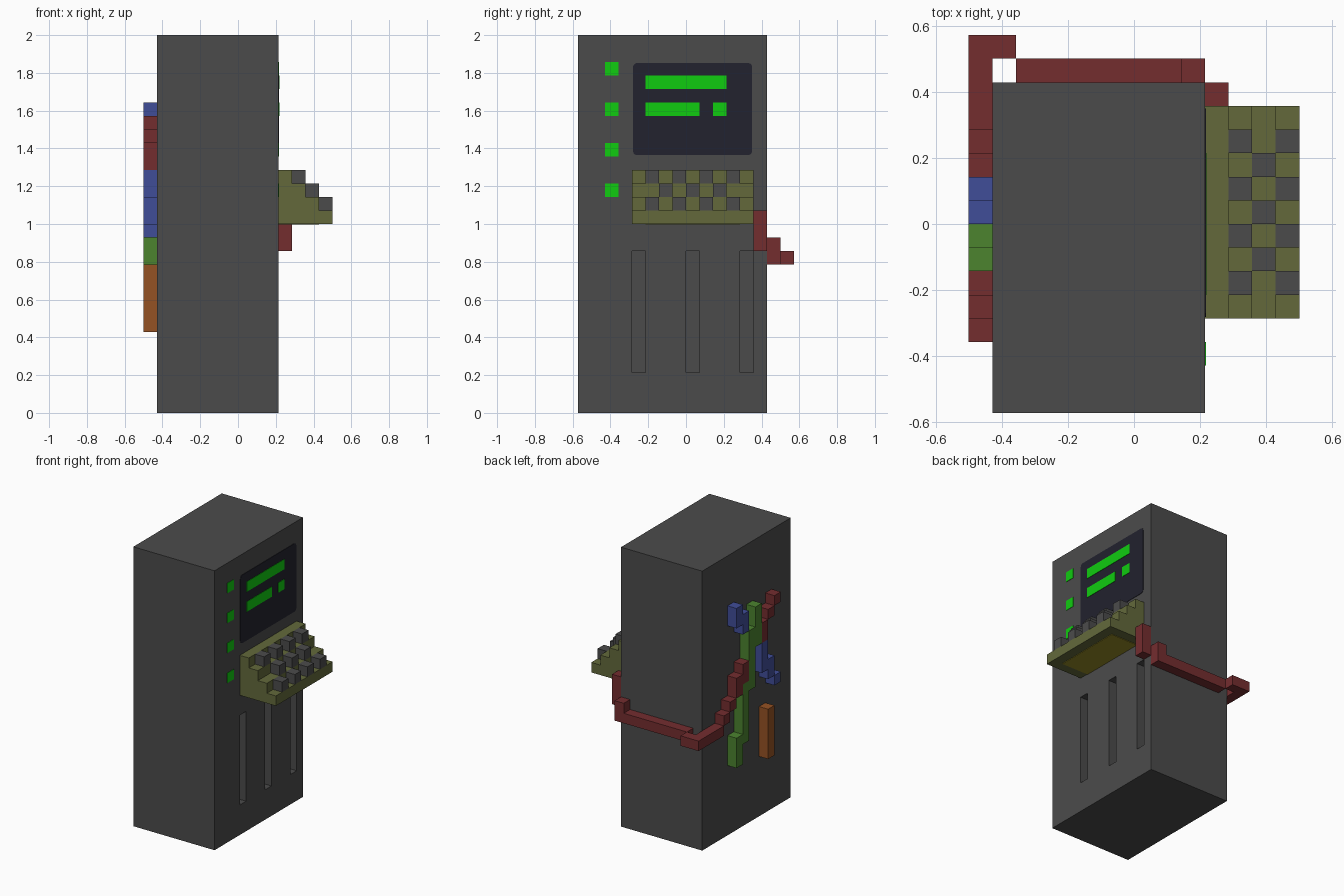
import bpy, bmesh

if "Cube" in bpy.data.objects:
    bpy.data.objects.remove(bpy.data.objects["Cube"])

U = 1 / 14  # one block; the model is 28 blocks tall


def lin(c):
    c /= 255
    return c / 12.92 if c <= 0.04045 else ((c + 0.055) / 1.055) ** 2.4


def material(name, r, g, b):
    m = bpy.data.materials.new(name)
    m.diffuse_color = (lin(r), lin(g), lin(b), 1)
    m.use_nodes = True
    m.node_tree.nodes["Principled BSDF"].inputs["Base Color"].default_value = m.diffuse_color
    return m


GREY = material("cabinet_grey", 75, 75, 75)
OLIVE = material("olive", 99, 105, 59)
YELLOW = material("dull_yellow", 150, 138, 36)
SCREEN = material("screen_dark", 34, 34, 46)
GLOW = material("glow_green", 16, 204, 16)
RED = material("wire_red", 116, 45, 47)
BLUE = material("wire_blue", 64, 77, 152)
GREEN = material("wire_green", 76, 131, 47)
ORANGE = material("wire_orange", 149, 82, 36)


def finish(name, bm, mat):
    bmesh.ops.recalc_face_normals(bm, faces=bm.faces)
    mesh = bpy.data.meshes.new(name)
    bm.to_mesh(mesh)
    bm.free()
    mesh.materials.append(mat)
    ob = bpy.data.objects.new(name, mesh)
    bpy.context.collection.objects.link(ob)
    return ob


def boxes(name, mat, items):
    """One object from boxes given as (x0, x1, y0, y1, z0, z1) in blocks."""
    bm = bmesh.new()
    for x0, x1, y0, y1, z0, z1 in items:
        vs = bmesh.ops.create_cube(bm, size=1)["verts"]
        for v in vs:
            v.co = ((x0 + (v.co.x + 0.5) * (x1 - x0)) * U,
                    (y0 + (v.co.y + 0.5) * (y1 - y0)) * U,
                    (z0 + (v.co.z + 0.5) * (z1 - z0)) * U)
    return finish(name, bm, mat)


def prism(name, mat, profile, y0, y1):
    """Extrude an (x, z) outline along y."""
    bm = bmesh.new()
    face = bm.faces.new([bm.verts.new((x * U, y0 * U, z * U)) for x, z in profile])
    new = bmesh.ops.extrude_face_region(bm, geom=[face])["geom"]
    bmesh.ops.translate(bm, vec=(0, (y1 - y0) * U, 0),
                        verts=[g for g in new if isinstance(g, bmesh.types.BMVert)])
    return finish(name, bm, mat)


# Cabinet with three vent slots cut into its panel side
cabinet = boxes("cabinet", GREY, [(-6, 3, -8, 6, 0, 28)])
cutter = boxes("slot_cutter", GREY, [(2, 4, y, y + 1, 3, 12) for y in (-4, 0, 4)])
cutter.hide_render = True
mod = cabinet.modifiers.new("slots", 'BOOLEAN')
mod.operation = 'DIFFERENCE'
mod.solver = 'EXACT'
mod.object = cutter
bpy.context.view_layer.objects.active = cabinet
bpy.ops.object.modifier_apply(modifier=mod.name)
bpy.data.objects.remove(cutter)

# Screen plate with softened corners
screen = boxes("screen", SCREEN, [(2.95, 3.04, -3.93, 4.9, 19.1, 25.93)])
bm = bmesh.new()
bm.from_mesh(screen.data)
edges = [e for e in bm.edges if abs(e.verts[0].co.x - e.verts[1].co.x) > 1e-4]
bmesh.ops.bevel(bm, geom=edges, offset=0.3 * U, segments=3, profile=0.5, affect='EDGES')
bm.to_mesh(screen.data)
bm.free()

# Lit bars on the screen and indicator lights beside it
boxes("screen_bars", GLOW, [(3, 3.08, y0, y1, z, z + 1)
                            for y0, y1, z in ((-3, 3, 24), (-3, 1, 22), (2, 3, 22))])
boxes("indicator_lights", GLOW, [(2.95, 3.04, -6, -5, z, z + 1) for z in (25, 22, 19, 16)])

# Stepped keyboard, its keys and the plate beneath
prism("keyboard", OLIVE, [(3, 14), (7, 14), (7, 15), (6, 15), (6, 16),
                          (5, 16), (5, 17), (4, 17), (4, 18), (3, 18)], -4, 5)
keys = []
for x, ys in ((4, (-3, -1, 1, 3)), (5, (-2, 0, 2)), (6, (-3, -1, 1, 3))):
    keys += [(x, x + 1, y, y + 1, 21 - x, 22 - x) for y in ys]
boxes("keys", GREY, keys)
boxes("keyboard_underplate", YELLOW, [(3, 6, -3, 4, 13.95, 14.02)])

# Red wire: from the keyboard around the back
boxes("red_wire_back", RED, [(3, 4, 5, 6, 12, 15), (2, 3, 6, 7, 11, 13),
                             (-5, 2, 6, 7, 11, 12), (-7, -5, 7, 8, 11, 12)])


def side_wire(name, mat, runs):
    """Wire on the far side from (y, z0, z1) columns one block thick."""
    boxes(name, mat, [(-7, -6, y, y + 1, z0, z1) for y, z0, z1 in runs])


# Wires on the side opposite the screen
boxes("red_wire_run", RED, [(-7, -6, 4, 7, 11, 12)])
side_wire("red_wire_climb", RED, [(3, 12, 13), (2, 13, 14), (1, 14, 16), (0, 15, 17)])
side_wire("red_wire_end", RED, [(-3, 18, 20), (-4, 20, 21), (-5, 21, 22)])
side_wire("blue_wire_upper", BLUE, [(1, 21, 23), (0, 20, 22)])
side_wire("blue_wire_lower", BLUE, [(-3, 15, 18), (-4, 14, 16), (-5, 13, 14)])
side_wire("green_wire", GREEN, [(-2, 18, 22), (-1, 14, 20), (0, 9, 15), (1, 7, 10)])
side_wire("orange_wire", ORANGE, [(-4, 6, 11)])
